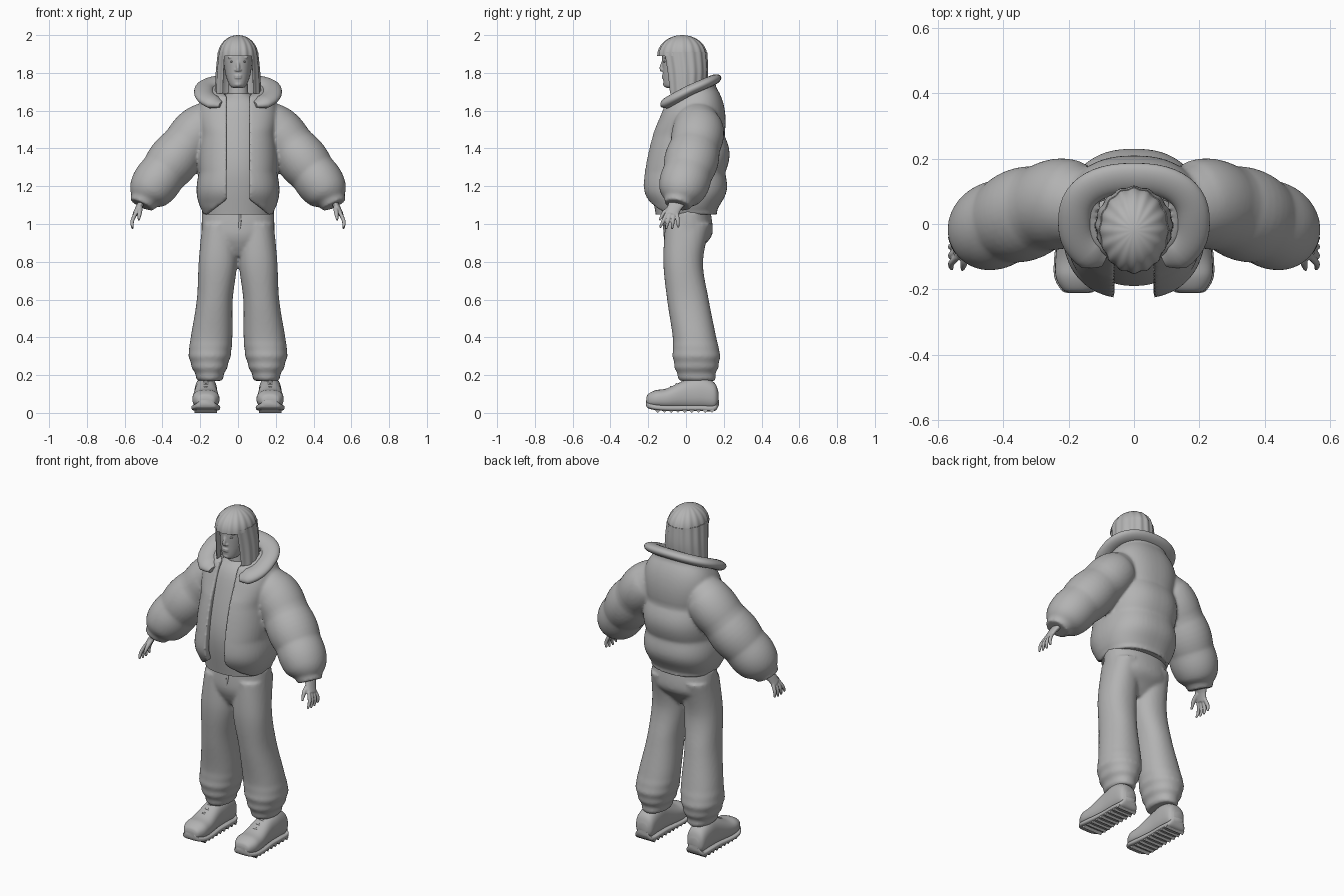
import bpy, bmesh, math
from math import sin, cos, pi
from mathutils import Vector

cube = bpy.data.objects.get("Cube")
if cube:
    bpy.data.objects.remove(cube)

grey = bpy.data.materials.new("plain_grey")
grey.use_nodes = True
grey.diffuse_color = (.45, .45, .45, 1)
grey.node_tree.nodes["Principled BSDF"].inputs["Base Color"].default_value = grey.diffuse_color


def spline(rows, steps=5):
    """Smoothly fill in steps between key rows."""
    last = len(rows) - 1
    filled = []
    for i in range(last):
        before, start, end, after = rows[max(0, i - 1)], rows[i], rows[i + 1], rows[min(last, i + 2)]
        for j in range(steps):
            t = j / steps
            ease = t * t * (3 - 2 * t)
            lead_in, lead_out = t * (1 - t) ** 2 / 2, t * t * (t - 1) / 2
            filled.append([b + (c - b) * ease + (c - a) * lead_in + (d - b) * lead_out
                           for a, b, c, d in zip(before, start, end, after)])
    return filled + [list(rows[last])]


def power(value, bulge):
    return math.copysign(abs(value) ** (2 / bulge), value)


def oval(z, centre, width, front, back, bulge=2.2, opening=0, count=48, groove=0):
    """Level ring of points, open at the front by an angle on either side."""
    middle, depth, ring = (front + back) / 2, (back - front) / 2, []
    for i in range(count):
        t = opening + 2 * (pi - opening) * i / (count - 1 if opening else count)
        size = 1 + groove * cos(16 * t)
        ring.append((centre + width * size * power(sin(t), bulge),
                     middle - depth * size * power(cos(t), bulge), z))
    return ring


def stack(rows, mirror=1, **style):
    """Closed solid from rows of height, centre, half width, front, back."""
    return [oval(z, mirror * centre, *rest, **style) for z, centre, *rest in rows]


def open_shell(rows, wall, bulge, **style):
    """Thick wall open at the front, from rows of height, half width, front, back, gap."""
    rings = []
    for z, width, front, back, gap in rows:
        def angle(half):
            return math.asin(min(.95, gap / half) ** (bulge / 2))
        outer = oval(z, 0, width, front, back, bulge, angle(width), **style)
        inside = width - wall
        inner = oval(z, 0, inside, front + wall, back - wall, bulge, angle(inside), len(outer))
        rings.append(outer + inner[::-1])
    return rings


def sweep(rows, along=(0, 1, 0), mirror=1, stretch=1, sides=16):
    """Tube through rows of x, y, z, radius; stretch scales it along one axis."""
    rings = []
    path = [Vector((mirror * x, y, z)) for x, y, z, radius in rows]
    for i, row in enumerate(rows):
        heading = (path[min(i + 1, len(path) - 1)] - path[max(i - 1, 0)]).normalized()
        side = heading.cross(Vector(along)).normalized() * row[3]
        up = side.cross(heading) * stretch
        rings.append([path[i] + side * cos(a) + up * sin(a)
                      for a in (2 * pi * j / sides for j in range(sides))])
    return rings


def blob(x, y, z, width, depth, height):
    angles = [pi * (i / 10 - .5) * .98 for i in range(11)]
    return [oval(z + height * sin(a), x, width * cos(a), y - depth * cos(a), y + depth * cos(a),
                 2, count=16) for a in angles]


def lengthwise(rows, centre, bulge):
    """Solid along y, from rows of y, half width, top, bottom."""
    angles = [pi * j / 16 for j in range(32)]
    return [[(centre + width * power(cos(a), bulge), y,
              (top + bottom + (top - bottom) * power(sin(a), bulge)) / 2) for a in angles]
            for y, width, top, bottom in spline(rows)]


def body(name, parts, voxel=0):
    """Skin every list of rings into one object, fused together if voxel is set."""
    bm = bmesh.new()
    for rings in parts:
        loops = [[bm.verts.new(point) for point in ring] for ring in rings]
        for low, high in zip(loops, loops[1:]):
            for i in range(len(low)):
                j = (i + 1) % len(low)
                bm.faces.new((low[i], low[j], high[j], high[i]))
        bm.faces.new(loops[0][::-1])
        bm.faces.new(loops[-1])
    bmesh.ops.recalc_face_normals(bm, faces=bm.faces)
    for face in bm.faces:
        face.smooth = True
    for edge in bm.edges:
        edge.smooth = edge.calc_face_angle(0) < .8
    mesh = bpy.data.meshes.new(name)
    bm.to_mesh(mesh)
    bm.free()
    mesh.materials.append(grey)
    ob = bpy.data.objects.new(name, mesh)
    bpy.context.scene.collection.objects.link(ob)
    if voxel:
        fuse = ob.modifiers.new("fuse", "REMESH")
        fuse.mode, fuse.voxel_size, fuse.use_smooth_shade = "VOXEL", voxel, True
        soften = ob.modifiers.new("soften", "SMOOTH")
        soften.factor, soften.iterations = .5, 3


# Trousers: hips and two legs with gathered folds near the ankle
hips = spline([(.83, 0, .06, -.07, .05), (.88, 0, .15, -.1, .09), (.95, 0, .19, -.12, .14),
               (1.07, 0, .19, -.11, .13)])
leg = []
for z, centre, width, front, back in spline([
        (.17, .15, .06, -.03, .15), (.21, .15, .08, -.05, .16), (.3, .15, .11, -.07, .18),
        (.4, .14, .11, -.07, .16), (.6, .123, .095, -.1, .12), (.8, .106, .102, -.12, .09),
        (1, .1, .09, -.11, .13)], 8):
    fold = .008 * cos(2 * pi * z / .06) * max(0, 1 - z / .4)
    leg.append((z, centre, width + fold, front - fold, back + fold))
body("trousers", [stack(hips), stack(leg), stack(leg, -1)], .01)
body("fly_fold", [sweep(spline([(.01, -.108, 1.05, .006), (.01, -.115, 1, .007), (0, -.112, .93, .004)]))])

# Shirt and neck
body("shirt", [stack(spline([(1.05, 0, .18, -.16, .16), (1.3, 0, .17, -.19, .17),
                             (1.6, 0, .14, -.12, .13), (1.69, 0, .06, -.06, .07)]))])
body("neck", [stack([(1.6, 0, .06, -.06, .06), (1.77, 0, .05, -.055, .05)])])

# Padded jacket: quilted bands, hem curving away from the opening, neckline
# rising towards the back, puffy sleeves
jacket = []
for z, width, front, back in spline([
        (1.05, .18, -.16, .16), (1.1, .2, -.19, .17), (1.2, .21, -.23, .2), (1.4, .2, -.2, .21),
        (1.6, .2, -.14, .18), (1.69, .16, -.11, .15), (1.71, .13, -.1, .13)], 10):
    puff = abs(sin(pi * (z - 1.07) / .2))
    jacket.append((z, width + .01 * puff, front, back + .02 * puff, .06 + 1.3 * max(0, 1.13 - z)))
coat = [[(x, y, z + .4 * y * min(1, max(0, z - 1.5) * 5)) for x, y, z in ring]
        for ring in open_shell(jacket, .04, 2.4)]
sleeve = []
for x, y, z, radius in spline([
        (.1, .06, 1.58, .1), (.17, .06, 1.53, .128), (.24, .06, 1.46, .137), (.38, .015, 1.29, .14),
        (.47, -.025, 1.17, .12), (.5, -.04, 1.12, .08), (.51, -.045, 1.1, .07)], 8):
    puff = abs(sin(pi * (z - 1.13) / .14))
    sleeve.append((x, y, z, radius * (.9 + .07 * puff)))
sleeves = [sweep(sleeve, mirror=m, stretch=1.05, sides=36) for m in (1, -1)]
body("jacket", [coat] + sleeves, .009)

# Wide collar, tilted up towards the back, with broad lapels at the front
collar = []
for i, (x, y, z) in enumerate(oval(1.7, 0, .182, -.12, .14, 2.4, .45, 41)):
    lapel = max(0, 1 - min(i, 40 - i) / 9)
    tip = max(0, 1 - min(i, 40 - i) / 2)
    collar.append((x, y, z + .43 * y - .02 * lapel, .05 + .006 * lapel - .03 * tip))
body("collar", [sweep(collar, along=(0, -.4, .9), stretch=.55, sides=24)])

# Head, with nose, lips, chin and brows fused in
skull = spline([(1.72, 0, .025, -.1, -.04), (1.735, 0, .045, -.117, 0), (1.8, 0, .068, -.123, .08),
                (1.9, 0, .075, -.125, .09), (1.95, 0, .055, -.1, .07)])
nose = sweep(spline([(0, -.118, 1.87, .007), (0, -.13, 1.83, .01), (0, -.125, 1.81, .011)]))
face = [stack(skull), nose, blob(0, -.11, 1.74, .02, .012, .014)]
face += [blob(0, -.12, z, .02, .009, .006) for z in (1.775, 1.785)]
for m, side in ((1, "left"), (-1, "right")):
    face.append(blob(m * .03, -.108, 1.882, .026, .012, .006))
    face.append(blob(m * .013, -.122, 1.815, .007, .009, .006))
    body(side + "_eye", [blob(m * .03, -.11, 1.86, .014, .011, .006)])
body("head", face, .004)

# Bobbed hair: domed crown with a straight fringe, and long sides
crown = []
for i in range(13):
    a = pi / 2 * i / 12.2
    crown.append((1.89 + .11 * sin(a), 0, .105 * cos(a), -.02 - .13 * cos(a), -.02 + .13 * cos(a)))
body("hair_crown", [stack(crown, bulge=2, count=128, groove=.02)])
bob = spline([(1.69, .12, -.11, .1, .08), (1.8, .116, -.125, .115, .076), (1.91, .105, -.145, .11, .07)])
body("hair_sides", [open_shell(bob, .025, 2, count=112, groove=.02)])

# Hands and shoes
shoe = [(-.21, .03, .08, .05), (-.2, .05, .1, .035), (-.16, .07, .12, .025), (-.1, .07, .13, .02),
        (0, .06, .175, .02), (.08, .06, .19, .02), (.15, .055, .16, .02), (.172, .03, .11, .05)]
sole = [(y * 1.01, width * 1.06, low + .02, low - .01) for y, width, top, low in shoe]
for m, side in ((1, "left"), (-1, "right")):
    # Palm, four spread fingers and a thumb
    palm = spline([(.505, -.045, 1.12, .02), (.525, -.06, 1.09, .016), (.545, -.076, 1.05, .014)])
    hand = [sweep(palm, mirror=m, stretch=2.4)]
    for spread in (-1.5, -.5, .5, 1.5):
        finger = [(.54, -.074 + .017 * spread, 1.06, .01), (.56, -.082 + .026 * spread, 1.015, .01),
                  (.558, -.09 + .032 * spread, .97 + .007 * abs(spread), .006)]
        hand.append(sweep(spline(finger), mirror=m))
    thumb = [(.517, -.075, 1.09, .013), (.52, -.115, 1.06, .012), (.526, -.14, 1.02, .006)]
    hand.append(sweep(spline(thumb), along=(1, 0, 0), mirror=m))
    body(side + "_hand", hand, .004)

    # Shoe with sole, tread bars and laces
    body(side + "_shoe", [lengthwise(shoe, m * .17, 2.4)])
    body(side + "_sole", [lengthwise(sole, m * .17, 4)])
    treads = [[(x, .036 * i - .15, .014, .014) for x in (.11, .23)] for i in range(9)]
    body(side + "_tread", [sweep(bar, mirror=m, sides=4) for bar in treads])
    laces = []
    for i in range(3):
        y, z = .03 * i - .08, .015 * i + .137
        laces.append([(.13, y + .01, z - .025, .005), (.17, y, z, .006), (.21, y + .01, z - .025, .005)])
    body(side + "_laces", [sweep(spline(lace), mirror=m, sides=8) for lace in laces])
